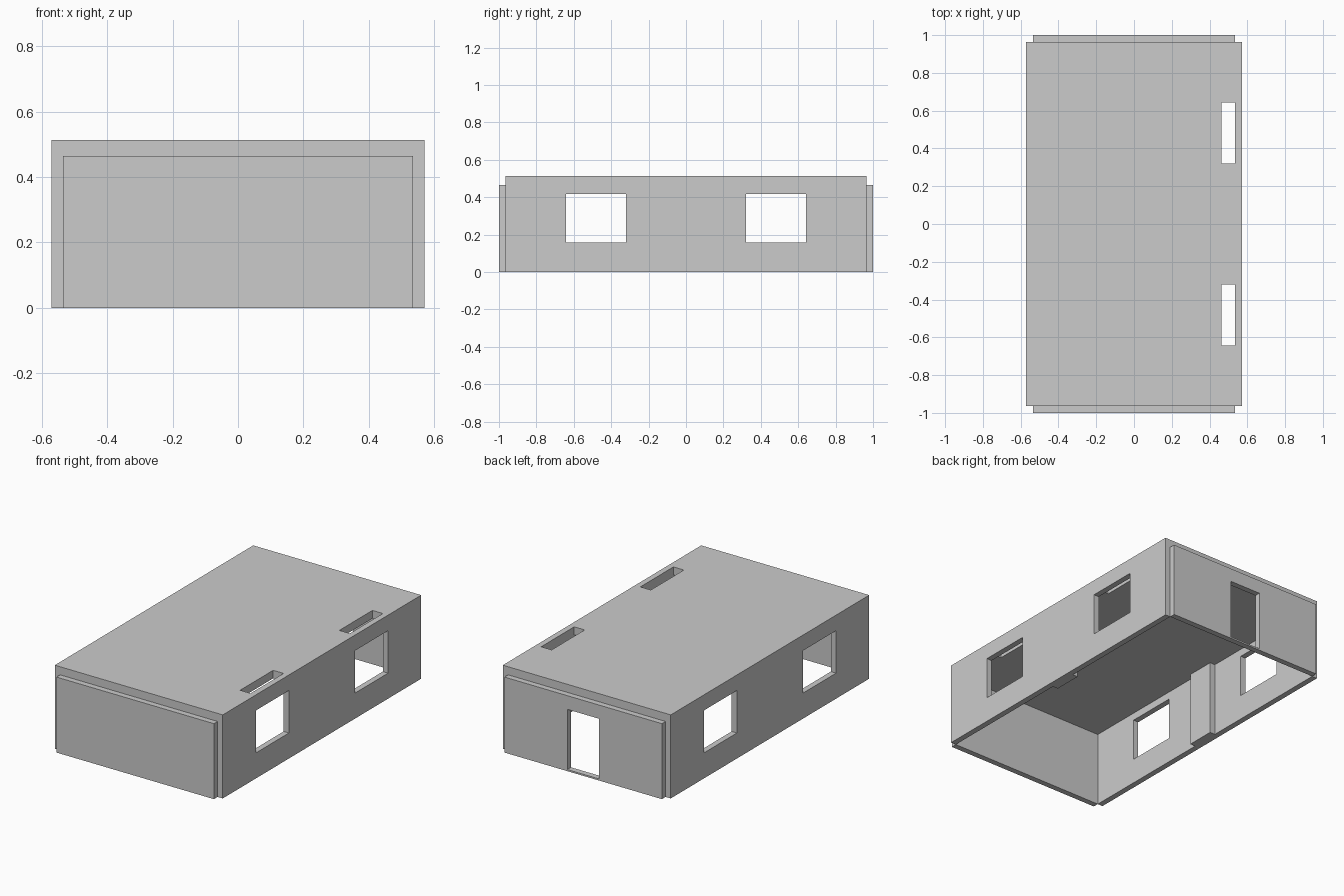
import bpy

if "Cube" in bpy.data.objects:
    bpy.data.objects.remove(bpy.data.objects["Cube"])

U = 1 / 28  # wall thickness, used as the module
H = 0.514   # total height
C = 13 * U  # ceiling height


def box(name, lo, hi):
    bpy.ops.mesh.primitive_cube_add(size=1, location=[(a + b) / 2 for a, b in zip(lo, hi)])
    ob = bpy.context.object
    ob.name = ob.data.name = name
    ob.scale = [b - a for a, b in zip(lo, hi)]
    bpy.ops.object.transform_apply(location=True, rotation=False, scale=True)
    return ob


def cut(ob, lo, hi):
    cutter = box("cutter", lo, hi)
    cutter.hide_render = True
    mod = ob.modifiers.new("opening", "BOOLEAN")
    mod.operation, mod.solver, mod.object = "DIFFERENCE", "EXACT", cutter
    bpy.context.view_layer.objects.active = ob
    bpy.ops.object.modifier_apply(modifier=mod.name)
    bpy.data.objects.remove(cutter, do_unlink=True)


# Roof and long side walls as one tunnel-shaped shell, open at ends and bottom
shell = box("roof_and_side_walls", (-16 * U, -27 * U, 0), (16 * U, 27 * U, H))
cut(shell, (-15 * U, -2, -1), (15 * U, 2, C))

# Window pairs through both side walls, and roof slots along the right edge
for y0, y1 in ((-18 * U, -9 * U), (9 * U, 18 * U)):
    cut(shell, (-1, y0, 0.157), (1, y1, 0.418))
    cut(shell, (13 * U, y0, 0.45), (15 * U, y1, 1))

# End walls set against the shell ends, the back one with a doorway
box("front_wall", (-15 * U, -1, 0), (15 * U, -27 * U, C))
back = box("back_wall", (-15 * U, 27 * U, 0), (15 * U, 1, C))
cut(back, (-3 * U, 0.8, 0.01), (3 * U, 1.2, 0.38))

# Interior pillars halfway along the side walls
for side, x in (("left", -14.5 * U), ("right", 14.5 * U)):
    box(side + "_pillar", (x - U / 2, -2.5 * U, 0), (x + U / 2, 2.5 * U, C))
